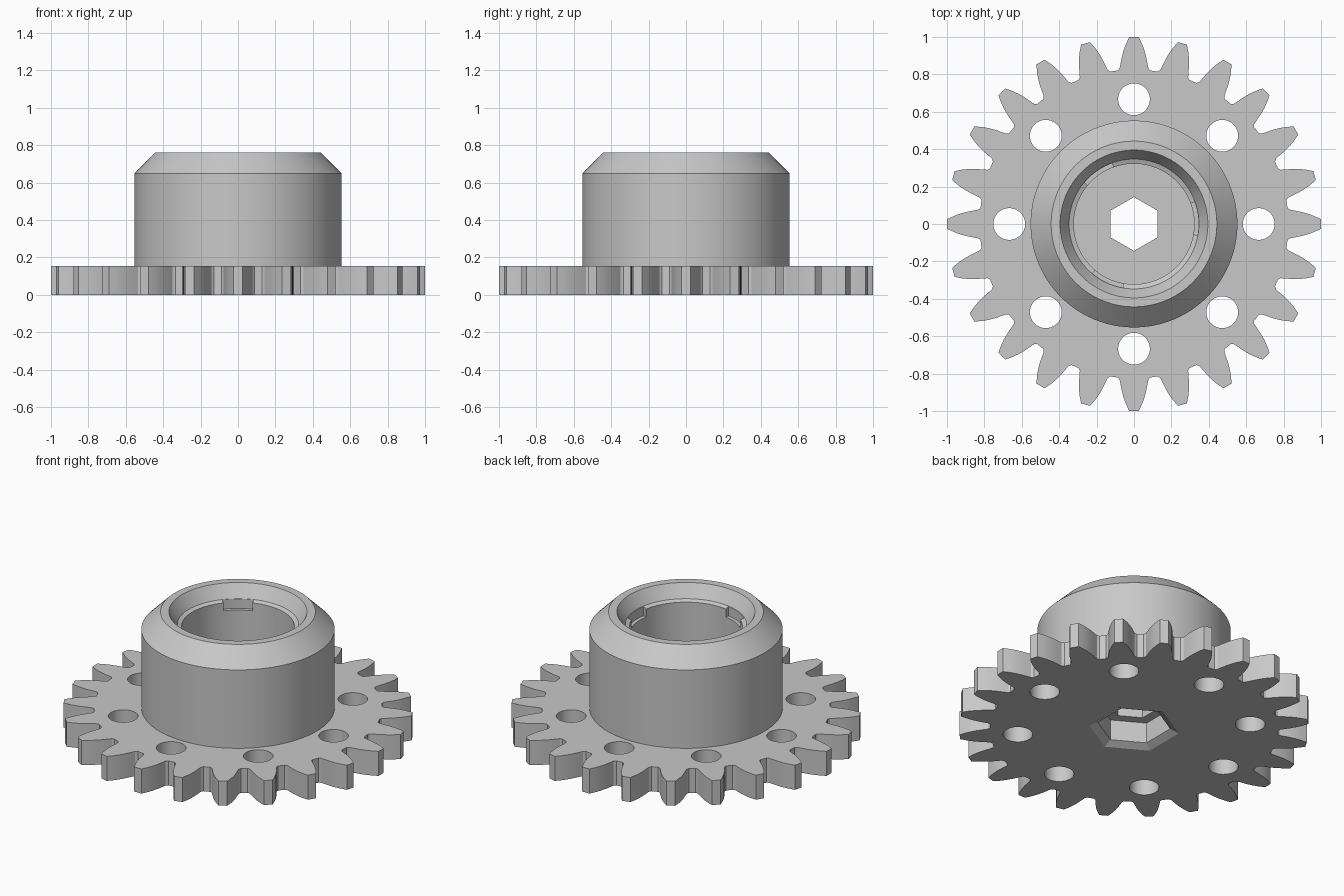
import bpy, bmesh, math

if "Cube" in bpy.data.objects:
    bpy.data.objects.remove(bpy.data.objects["Cube"])

TEETH = 24
PLATE_TOP = 0.155

grey = bpy.data.materials.new("plain_grey")
grey.use_nodes = True
COLOUR = (0.58, 0.58, 0.58, 1)
grey.diffuse_color = COLOUR
grey.node_tree.nodes["Principled BSDF"].inputs["Base Color"].default_value = COLOUR


def polar(r, a):
    return r * math.cos(a), r * math.sin(a)


def make_object(name, bm):
    bmesh.ops.recalc_face_normals(bm, faces=bm.faces)
    mesh = bpy.data.meshes.new(name)
    bm.to_mesh(mesh)
    bm.free()
    mesh.materials.append(grey)
    ob = bpy.data.objects.new(name, mesh)
    bpy.context.collection.objects.link(ob)
    return ob


def loft(name, lower, upper, z0, z1):
    """Closed solid between two matching outlines."""
    bm = bmesh.new()
    a = [bm.verts.new((x, y, z0)) for x, y in lower]
    b = [bm.verts.new((x, y, z1)) for x, y in upper]
    bm.faces.new(a)
    bm.faces.new(b)
    for i in range(len(a)):
        j = (i + 1) % len(a)
        bm.faces.new((a[i], a[j], b[j], b[i]))
    return make_object(name, bm)


def ring(r, n, cx=0, cy=0, start=0.0):
    pts = [polar(r, start + math.tau * i / n) for i in range(n)]
    return [(x + cx, y + cy) for x, y in pts]


def hexagon(r):
    return ring(r, 6, start=math.pi / 2)


def lathe(name, profile, steps):
    """Solid of revolution; the profile starts and ends on the axis."""
    bm = bmesh.new()
    verts = [bm.verts.new((r, 0, z)) for r, z in profile]
    edges = [bm.edges.new(p) for p in zip(verts, verts[1:])]
    bmesh.ops.spin(bm, geom=verts + edges, cent=(0, 0, 0), axis=(0, 0, 1),
                   angle=math.tau, steps=steps, use_merge=True)
    bmesh.ops.remove_doubles(bm, verts=bm.verts, dist=1e-4)
    return make_object(name, bm)


def cut(target, cutters):
    """Subtract the cutters, apply the result and drop the cutters."""
    for c in cutters:
        c.hide_render = True
        mod = target.modifiers.new("cut", "BOOLEAN")
        mod.operation = "DIFFERENCE"
        mod.solver = "EXACT"
        mod.object = c
    bpy.context.view_layer.update()
    graph = bpy.context.evaluated_depsgraph_get()
    mesh = bpy.data.meshes.new_from_object(target.evaluated_get(graph))
    target.modifiers.clear()
    target.data = mesh
    for c in cutters:
        bpy.data.objects.remove(c)


# Toothed plate: one tooth flank (radius, half angle), mirrored and repeated
flank = [(0.825, 0.107), (0.836, 0.092), (0.86, 0.084), (0.895, 0.073),
         (0.93, 0.06), (0.965, 0.044), (1.0, 0.025)]
tooth = [(r, -a) for r, a in flank] + [(r, a) for r, a in reversed(flank)]
outline = [polar(r, a + math.tau * t / TEETH) for t in range(TEETH) for r, a in tooth]
gear = loft("gear_plate", outline, outline, 0, PLATE_TOP)

# Eight round holes and the chamfered hexagonal pocket
cutters = []
for cx, cy in ring(0.667, 8):
    hole = ring(0.085, 40, cx, cy)
    cutters.append(loft("hole_cutter", hole, hole, -0.1, 0.3))
cutters.append(loft("pocket_cutter", hexagon(0.21), hexagon(0.21), -0.1, 0.3))
cutters.append(loft("chamfer_cutter", hexagon(0.28), hexagon(0.2), -0.01, 0.03))
cut(gear, cutters)

# Hub: bevelled cup with a funnel mouth
hub = lathe("hub_cup", [(0, PLATE_TOP), (0.553, PLATE_TOP), (0.553, 0.65), (0.443, 0.76),
                        (0.395, 0.76), (0.347, 0.68), (0.322, 0.67), (0.322, 0.22),
                        (0, 0.22)], 96)

# Hexagonal bore through the cup floor and three notches below the funnel
cutters = [loft("bore_cutter", hexagon(0.144), hexagon(0.144), 0.1, 0.4)]
for k in range(3):
    mid = math.radians(5 + 120 * k)
    sweep = [mid + math.radians(a) for a in range(-15, 16, 3)]
    sector = [polar(0.345, a) for a in sweep] + [polar(0.29, a) for a in reversed(sweep)]
    cutters.append(loft("notch_cutter", sector, sector, 0.62, 0.69))
cut(hub, cutters)

# Smooth curved walls, keep edges sharp
bpy.ops.object.select_all(action="DESELECT")
for ob in (gear, hub):
    ob.select_set(True)
bpy.context.view_layer.objects.active = hub
bpy.ops.object.shade_smooth_by_angle(angle=math.radians(25))
